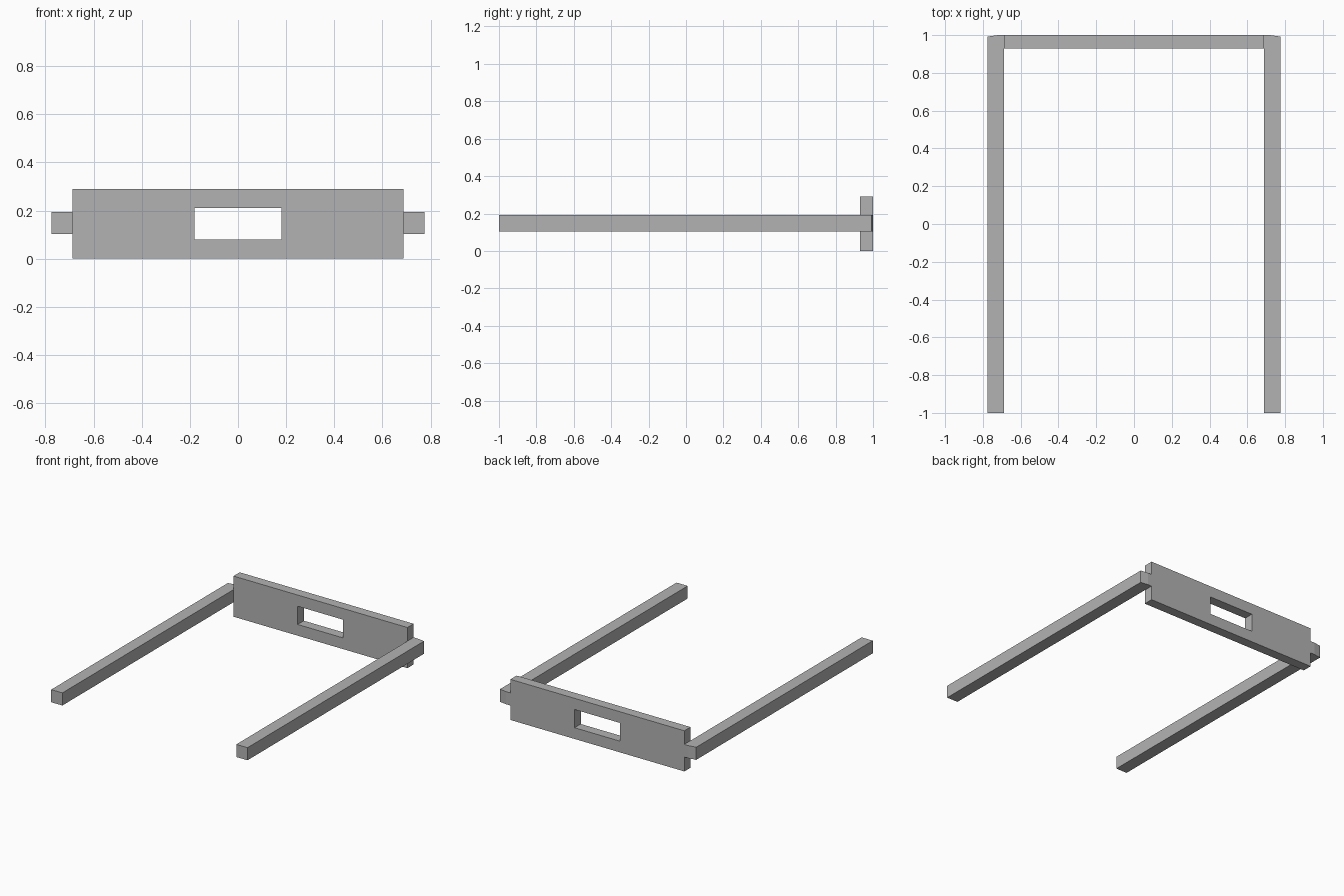
import bpy
import bmesh
from mathutils import Vector

cube = bpy.data.objects.get("Cube")
if cube:
    bpy.data.objects.remove(cube, do_unlink=True)

# Single grey material
grey = bpy.data.materials.new("plain_grey")
grey.use_nodes = True
colour = (0.45, 0.45, 0.45, 1)
grey.diffuse_color = colour
grey.node_tree.nodes["Principled BSDF"].inputs["Base Color"].default_value = colour


def extruded(name, points, faces, offset):
    """Flat faces pushed along an offset into a closed solid."""
    bm = bmesh.new()
    verts = [bm.verts.new(p) for p in points]
    flat = [bm.faces.new([verts[i] for i in f]) for f in faces]
    result = bmesh.ops.extrude_face_region(bm, geom=flat, use_keep_orig=True)
    moved = [g for g in result["geom"] if isinstance(g, bmesh.types.BMVert)]
    bmesh.ops.translate(bm, verts=moved, vec=Vector(offset))
    bmesh.ops.recalc_face_normals(bm, faces=bm.faces)
    mesh = bpy.data.meshes.new(name)
    bm.to_mesh(mesh)
    bm.free()
    mesh.materials.append(grey)
    obj = bpy.data.objects.new(name, mesh)
    bpy.context.collection.objects.link(obj)
    return obj


def rectangle(half_width, low, high, y):
    return [(-half_width, y, low), (half_width, y, low),
            (half_width, y, high), (-half_width, y, high)]


# Back panel: a ring of quads around the slot, given thickness
ring = [(i, (i + 1) % 4, (i + 1) % 4 + 4, i + 4) for i in range(4)]
extruded("back_panel",
         rectangle(0.687, 0, 0.29, 0.93) + rectangle(0.18, 0.08, 0.21, 0.93),
         ring, (0, 0.07, 0))

# Side rails: square bars with a slightly clipped outer back corner
outline = [(0.687, -1), (0.775, -1), (0.775, 0.992), (0.72, 1), (0.687, 1)]
for name, side in (("left_rail", 1), ("right_rail", -1)):
    extruded(name, [(side * x, y, 0.103) for x, y in outline],
             [range(len(outline))], (0, 0, 0.09))
